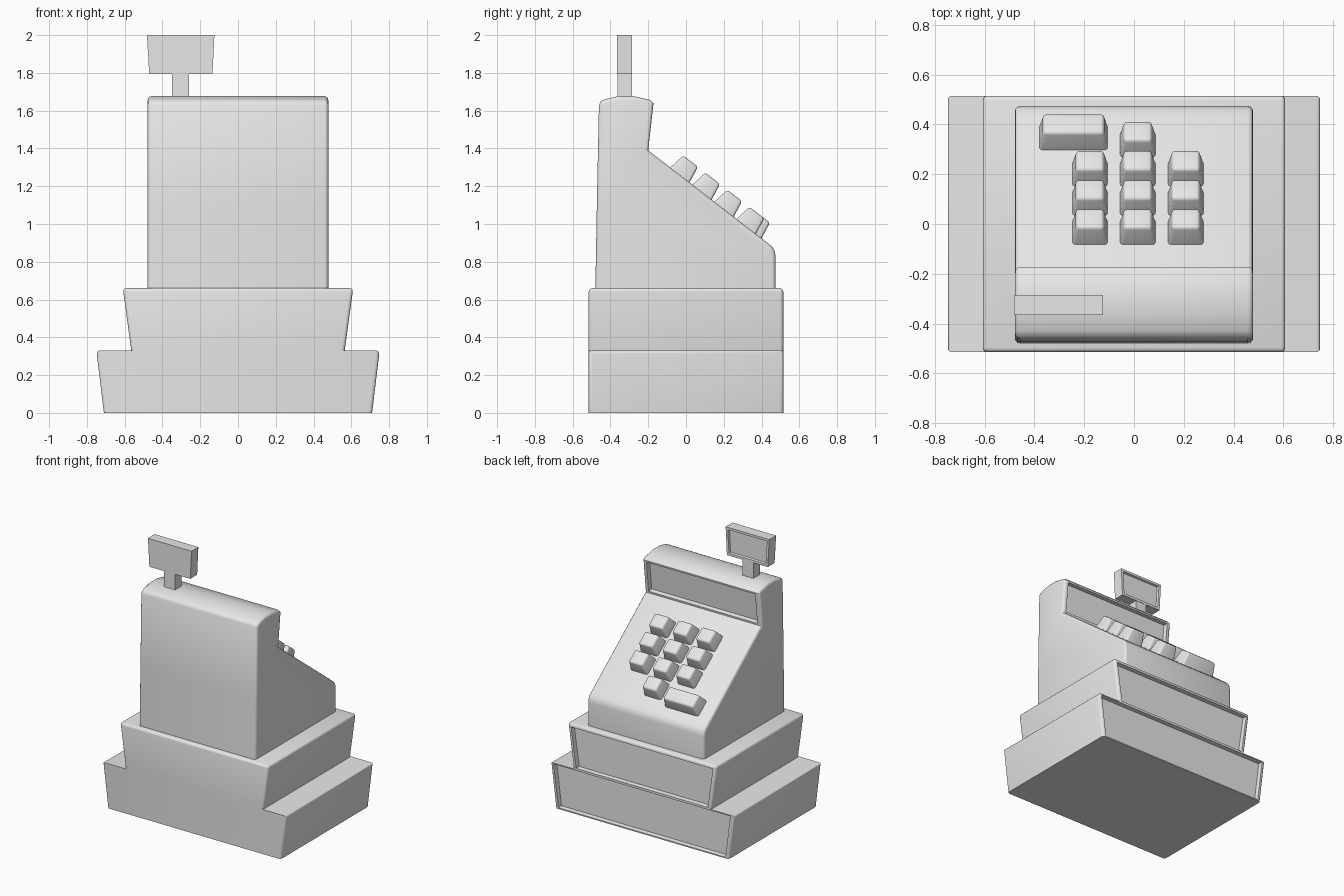
import bpy, bmesh, math
from mathutils import Vector, Matrix

cube = bpy.data.objects.get("Cube")
if cube:
    bpy.data.objects.remove(cube, do_unlink=True)

grey = bpy.data.materials.new("light_grey")
grey.use_nodes = True
COLOUR = (0.8, 0.8, 0.8, 1)
grey.diffuse_color = COLOUR
grey.node_tree.nodes["Principled BSDF"].inputs["Base Color"].default_value = COLOUR


def finish(name, bm):
    bmesh.ops.recalc_face_normals(bm, faces=bm.faces)
    mesh = bpy.data.meshes.new(name)
    bm.to_mesh(mesh)
    bm.free()
    mesh.materials.append(grey)
    obj = bpy.data.objects.new(name, mesh)
    bpy.context.collection.objects.link(obj)
    bpy.ops.object.select_all(action='DESELECT')
    obj.select_set(True)
    bpy.context.view_layer.objects.active = obj
    bpy.ops.object.shade_smooth_by_angle(angle=math.radians(35))
    return obj


def prism(points, start, offset):
    """Extrude a closed outline along an offset vector."""
    bm = bmesh.new()
    face = bm.faces.new([bm.verts.new(Vector(p) + Vector(start)) for p in points])
    new = bmesh.ops.extrude_face_region(bm, geom=[face], use_keep_orig=True)
    verts = [g for g in new["geom"] if isinstance(g, bmesh.types.BMVert)]
    bmesh.ops.translate(bm, verts=verts, vec=offset)
    bmesh.ops.recalc_face_normals(bm, faces=bm.faces)
    return bm


def round_edges(bm, rule, size):
    edges = [e for e in bm.edges if rule(*[v.co for v in e.verts])]
    bmesh.ops.bevel(bm, geom=edges, offset=size, segments=3, profile=0.5,
                    affect='EDGES', clamp_overlap=True)


def recess(bm, rule, rim, depth):
    """Sink a framed panel into the largest face that passes the rule."""
    bm.normal_update()
    face = max((f for f in bm.faces if rule(f)), key=lambda f: f.calc_area())
    bmesh.ops.inset_individual(bm, faces=[face], thickness=rim)
    bmesh.ops.inset_individual(bm, faces=[face], thickness=0.006, depth=-depth)


def faces_back(f):
    return f.normal.y > 0.9


# Two flared drawer blocks, stacked
DEPTH = 0.515
for name, z0, z1, w0, w1 in (("lower_drawer_block", 0, 0.33, 0.71, 0.75),
                             ("upper_drawer_block", 0.33, 0.66, 0.565, 0.61)):
    bm = prism([(-w0, 0, z0), (w0, 0, z0), (w1, 0, z1), (-w1, 0, z1)],
               (0, -DEPTH, 0), (0, 2 * DEPTH, 0))
    low = name.startswith("lower")

    def rounded(a, b):
        if max(a.z, b.z) < z0 + 0.01:
            return False
        along_x = abs(a.x - b.x) > 0.2
        return not (low and along_x)
    round_edges(bm, rounded, 0.018)
    recess(bm, faces_back, 0.012, 0.03)
    finish(name, bm)

# Main housing: side outline extruded across the width
HALF = 0.478
outline = [(-0.48, 0.655), (-0.472, 1.1), (-0.461, 1.63), (-0.452, 1.648), (-0.43, 1.66),
           (-0.36, 1.677), (-0.28, 1.677), (-0.19, 1.657), (-0.172, 1.64),
           (-0.20, 1.39), (0.435, 0.897), (0.458, 0.877), (0.47, 0.855),
           (0.474, 0.83), (0.474, 0.655)]
bm = prism([(0, y, z) for y, z in outline], (-HALF, 0, 0), (2 * HALF, 0, 0))
round_edges(bm, lambda a, b: abs(a.x - b.x) < 0.01 and max(a.z, b.z) > 0.7, 0.02)
recess(bm, lambda f: faces_back(f) and f.calc_center_median().z > 1.3, 0.018, 0.03)
finish("housing", bm)

# Customer display on a short post
bm = prism([(-0.47, 0, 1.793), (-0.135, 0, 1.793), (-0.125, 0, 2), (-0.482, 0, 2)],
           (0, -0.365, 0), (0, 0.08, 0))
recess(bm, faces_back, 0.025, 0.014)
finish("display_head", bm)
bm = prism([(-0.35, 0, 1.66), (-0.26, 0, 1.66), (-0.26, 0, 1.8), (-0.35, 0, 1.8)],
           (0, -0.363, 0), (0, 0.076, 0))
finish("display_post", bm)

# Keys: tapered rounded blocks standing on the sloping panel
SLOPE = Vector((0, 0.635, -0.493)).normalized()
NORMAL = Vector((0, -SLOPE.z, SLOPE.y))
TILT = Matrix((Vector((1, 0, 0)), -SLOPE, NORMAL)).transposed().to_4x4()


def key(name, x, y, width):
    length, height, taper = 0.13, 0.092, 0.016
    z = 1.39 - (y + 0.20) * 0.776
    bm = bmesh.new()
    bmesh.ops.create_cube(bm, size=1)
    for v in bm.verts:
        shrink = taper if v.co.z > 0 else 0
        v.co = Vector((math.copysign(width / 2 - shrink, v.co.x),
                       math.copysign(length / 2 - shrink, v.co.y),
                       height if v.co.z > 0 else -0.002))
    round_edges(bm, lambda a, b: max(a.z, b.z) > 0.01, 0.013)
    bm.transform(Matrix.Translation((x, y, z)) @ TILT)
    finish(name, bm)


for row in range(4):
    for col, x in enumerate((-0.177, 0.015, 0.208)):
        if row < 3 or col == 1:
            key(f"key_{row + 1}_{col + 1}", x, -0.032 + row * 0.117, 0.142)
key("wide_key", -0.243, 0.349, 0.275)
